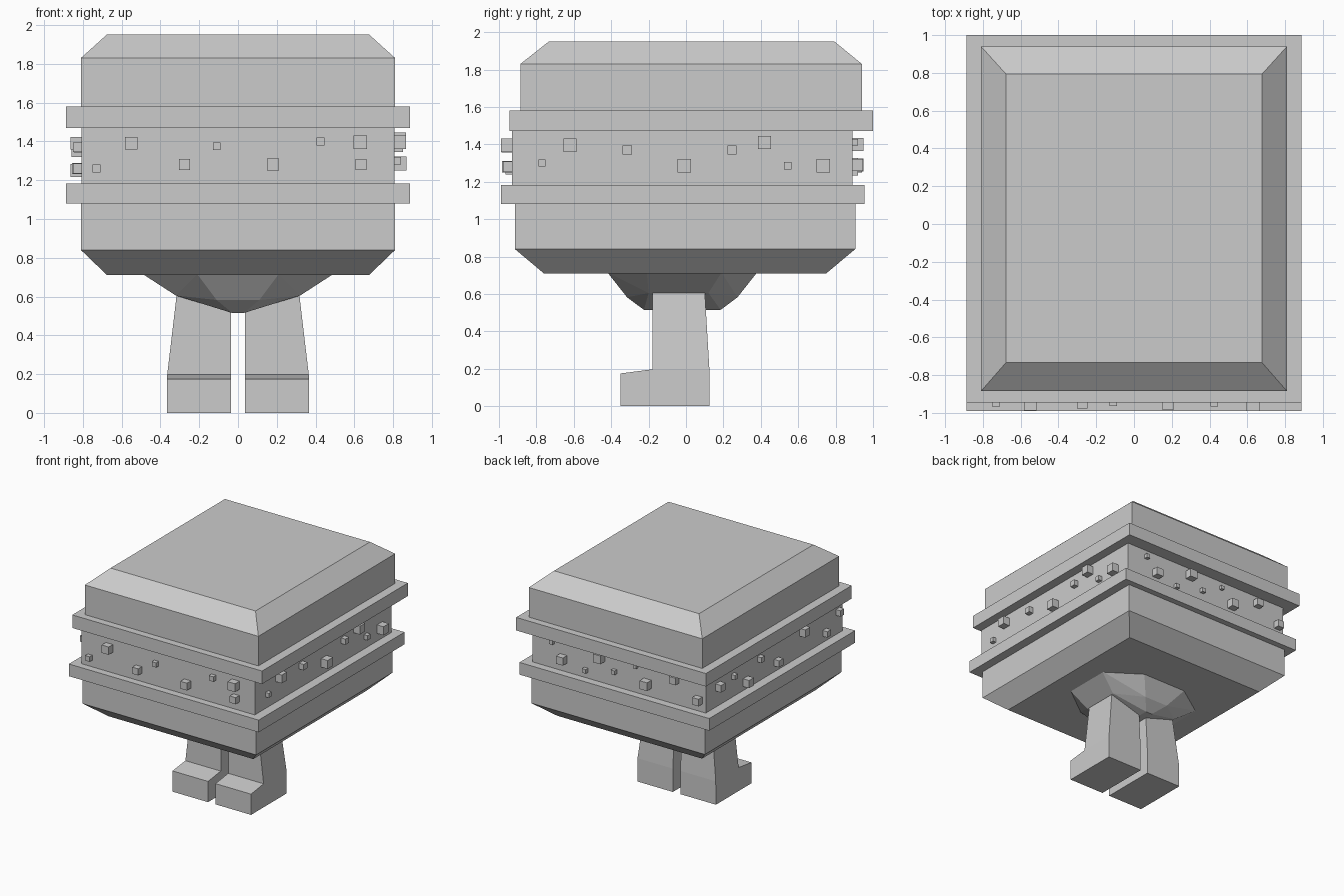
import bpy
import bmesh

default_cube = bpy.data.objects.get("Cube")
if default_cube:
    bpy.data.objects.remove(default_cube, do_unlink=True)

grey = bpy.data.materials.new("plain grey")
grey.use_nodes = True
grey.diffuse_color = (0.6, 0.6, 0.6, 1)
grey.node_tree.nodes["Principled BSDF"].inputs["Base Color"].default_value = grey.diffuse_color


def finish(name, bm):
    """Turn a bmesh into a flat shaded grey object."""
    bmesh.ops.recalc_face_normals(bm, faces=bm.faces)
    mesh = bpy.data.meshes.new(name)
    bm.to_mesh(mesh)
    bm.free()
    mesh.materials.append(grey)
    obj = bpy.data.objects.new(name, mesh)
    bpy.context.collection.objects.link(obj)
    return obj


def loft(name, sections):
    """Stack rectangles given as (z, half width, y front, y back)."""
    bm = bmesh.new()
    rings = [[bm.verts.new(p) for p in ((-w, f, z), (w, f, z), (w, b, z), (-w, b, z))]
             for z, w, f, b in sections]
    for low, high in zip(rings, rings[1:]):
        for i in range(4):
            j = (i + 1) % 4
            bm.faces.new((low[i], low[j], high[j], high[i]))
    bm.faces.new(rings[0])
    bm.faces.new(rings[-1])
    return finish(name, bm)


# Body blocks with chamfered top and bottom, and the two bands
loft("lower_body", [(0.71, 0.675, -0.76, 0.75), (0.84, 0.81, -0.915, 0.905),
                    (1.10, 0.81, -0.915, 0.905)])
loft("middle_body", [(1.10, 0.808, -0.93, 0.89), (1.55, 0.808, -0.93, 0.89)])
loft("upper_body", [(1.50, 0.81, -0.885, 0.94), (1.83, 0.81, -0.885, 0.94),
                    (1.95, 0.677, -0.733, 0.793)])
loft("lower_band", [(1.08, 0.886, -0.99, 0.955), (1.183, 0.886, -0.99, 0.955)])
loft("upper_band", [(1.47, 0.886, -0.945, 1.0), (1.58, 0.886, -0.945, 1.0)])

# Studs on each wall: (position along wall, height, size)
walls = {
    "front": [(-0.55, 1.39, 0.066), (-0.11, 1.375, 0.04), (0.425, 1.4, 0.042),
              (0.63, 1.395, 0.07), (-0.73, 1.26, 0.042), (-0.275, 1.28, 0.056),
              (0.18, 1.28, 0.062), (0.635, 1.28, 0.056)],
    "back": [(0.62, 1.41, 0.035), (0.52, 1.29, 0.065), (0.31, 1.25, 0.035),
             (0.17, 1.4, 0.07), (0.04, 1.31, 0.035), (-0.16, 1.41, 0.03),
             (-0.265, 1.29, 0.07), (-0.53, 1.4, 0.06), (-0.745, 1.28, 0.06)],
    "left": [(-0.77, 1.3, 0.038), (-0.62, 1.395, 0.07), (-0.315, 1.37, 0.05),
             (-0.01, 1.285, 0.072), (0.245, 1.37, 0.048), (0.42, 1.41, 0.07),
             (0.545, 1.285, 0.04), (0.735, 1.285, 0.072)],
    "right": [(0.73, 1.35, 0.06), (0.53, 1.36, 0.04), (0.36, 1.25, 0.065),
              (0.18, 1.375, 0.045), (-0.05, 1.26, 0.055), (-0.39, 1.39, 0.065),
              (-0.695, 1.26, 0.05), (-0.87, 1.37, 0.05)],
}
place = {
    "front": lambda a, out: (a, -0.93 - out),
    "back": lambda a, out: (a, 0.89 + out),
    "left": lambda a, out: (0.808 + out, a),
    "right": lambda a, out: (-0.808 - out, a),
}
for side, studs in walls.items():
    bm = bmesh.new()
    for along, z, size in studs:
        cube = bmesh.ops.create_cube(bm, size=size)["verts"]
        bmesh.ops.translate(bm, verts=cube, vec=(*place[side](along, size * 0.35), z))
    finish(side + "_studs", bm)

# Faceted pelvis tapering to a narrow ridge between the legs
bm = bmesh.new()
for s in (-1, 1):
    for p in ((0.21, -0.42, 0.715), (0.21, 0.38, 0.715), (0.49, -0.21, 0.715),
              (0.49, 0.19, 0.715), (0.32, -0.2, 0.605), (0.32, 0.12, 0.605),
              (0.11, -0.315, 0.582), (0.11, 0.275, 0.582),
              (0.03, -0.225, 0.515), (0.03, 0.185, 0.515)):
        bm.verts.new((s * p[0], p[1], p[2]))
bmesh.ops.convex_hull(bm, input=bm.verts)
bmesh.ops.dissolve_limit(bm, angle_limit=0.02, verts=bm.verts, edges=bm.edges)
finish("pelvis", bm)

# Legs: side profile (y, z, outer x) with a foot that points forward
profile = [(-0.35, 0, 0.367), (0.125, 0, 0.367), (0.125, 0.197, 0.365), (0.10, 0.62, 0.315),
           (-0.18, 0.62, 0.315), (-0.18, 0.197, 0.365), (-0.35, 0.175, 0.367)]
for side, s in (("left", 1), ("right", -1)):
    bm = bmesh.new()
    inner = [bm.verts.new((s * 0.035, y, z)) for y, z, x in profile]
    outer = [bm.verts.new((s * x, y, z)) for y, z, x in profile]
    for ring in (inner, outer):
        bm.faces.new([ring[i] for i in (0, 1, 2, 5, 6)])
        bm.faces.new([ring[i] for i in (2, 3, 4, 5)])
    for i in range(len(profile)):
        j = (i + 1) % len(profile)
        bm.faces.new((inner[i], inner[j], outer[j], outer[i]))
    finish(side + "_leg", bm)
